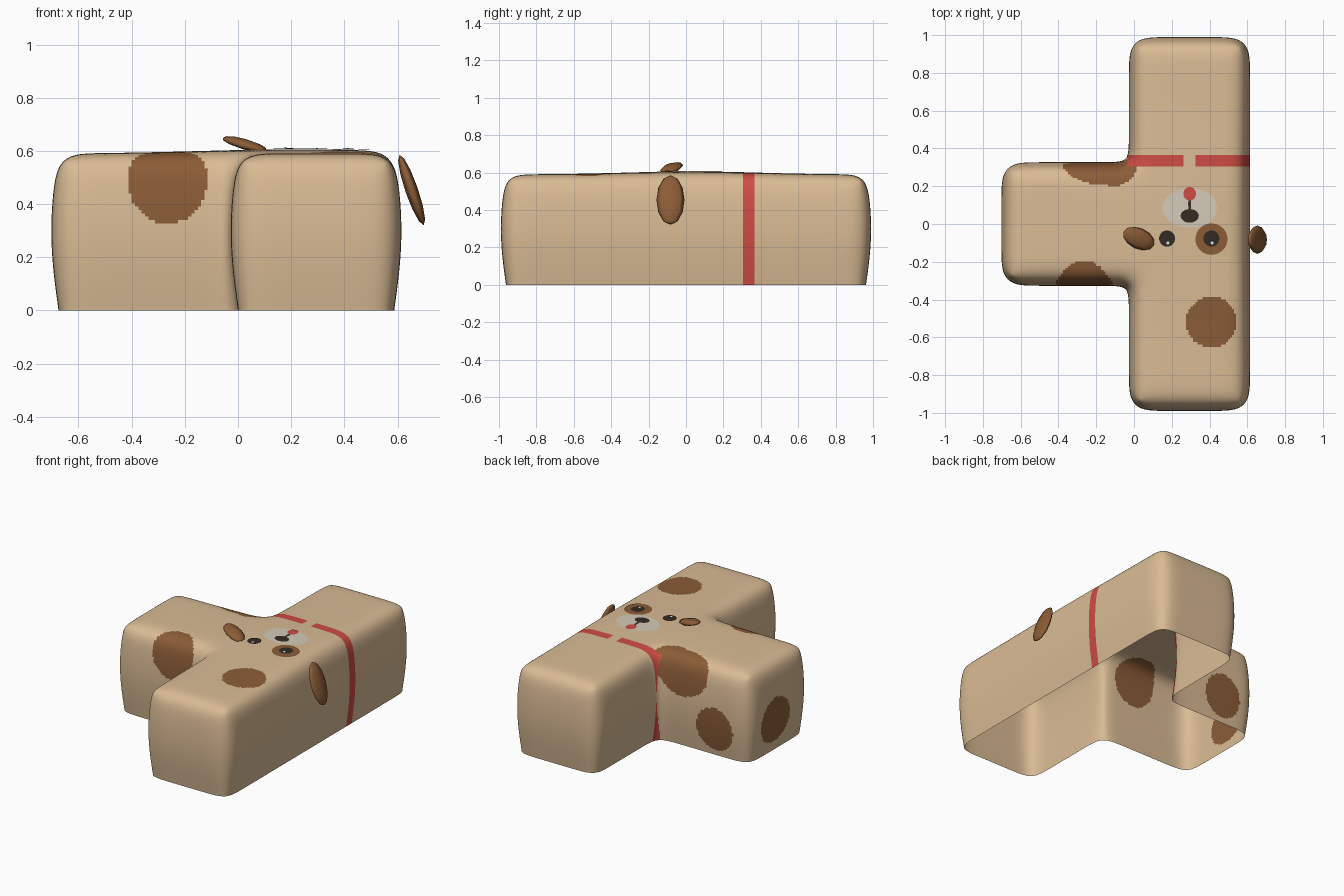
import bpy, bmesh, math
from mathutils import Matrix, Vector

if "Cube" in bpy.data.objects:
    bpy.data.objects.remove(bpy.data.objects["Cube"])


def material(name, rgb):
    m = bpy.data.materials.new(name)
    m.diffuse_color = (*rgb, 1)
    m.use_nodes = True
    m.node_tree.nodes["Principled BSDF"].inputs["Base Color"].default_value = m.diffuse_color
    return m


TAN = material("tan", (0.70, 0.50, 0.30))
BROWN = material("brown", (0.26, 0.108, 0.038))
RED = material("red", (0.62, 0.072, 0.058))
CREAM = material("cream", (0.66, 0.60, 0.48))
DARK = material("dark", (0.033, 0.024, 0.018))
WHITE = material("white", (0.85, 0.85, 0.82))

TOP = 0.59


def top_z(x, y):
    """Height of the gently domed top."""
    return TOP + 0.016 * math.exp(-((x - 0.22) ** 2 + (y - 0.03) ** 2) / 0.25)


def finish(name, bm, mats, smooth=True):
    for f in bm.faces:
        f.smooth = smooth
    me = bpy.data.meshes.new(name)
    bm.to_mesh(me)
    bm.free()
    for m in mats:
        me.materials.append(m)
    ob = bpy.data.objects.new(name, me)
    bpy.context.scene.collection.objects.link(ob)
    return ob


# ---- Body: soft T-shaped shell, open underneath ----
H = 0.0125
bm = bmesh.new()
verts = {}


def vert(i, j):
    if (i, j) not in verts:
        verts[i, j] = bm.verts.new((i * H, j * H, TOP))
    return verts[i, j]


for i in range(-54, 47):
    for j in range(-77, 77):
        if i >= 0 or -24 <= j < 24:
            bm.faces.new([vert(i, j), vert(i + 1, j), vert(i + 1, j + 1), vert(i, j + 1)])

# walls extruded down from the rim, past the floor
rim = [e for e in bm.edges if e.is_boundary]
for step in range(58):
    out = bmesh.ops.extrude_edge_only(bm, edges=rim)["geom"]
    for v in out:
        if isinstance(v, bmesh.types.BMVert):
            v.co.z -= H
    rim = [e for e in out if isinstance(e, bmesh.types.BMEdge) and e.is_boundary]
bmesh.ops.recalc_face_normals(bm, faces=bm.faces[:])
bm.normal_update()
if verts[20, 0].normal.z < 0:
    bmesh.ops.reverse_faces(bm, faces=bm.faces[:])

# round the corners
vs = bm.verts[:]
for _ in range(110):
    bmesh.ops.smooth_vert(bm, verts=vs, factor=0.5,
                          use_axis_x=True, use_axis_y=True, use_axis_z=True)
bm.normal_update()

# plump walls and domed top
moves = []
for v in bm.verts:
    b = 0.027 * math.sin(math.pi * min(max(v.co.z, 0), 0.6) / 0.6)
    up = max(v.normal.z, 0) * (top_z(v.co.x, v.co.y) - TOP)
    moves.append(Vector((v.normal.x * b, v.normal.y * b, up)))
for v, m in zip(bm.verts, moves):
    v.co += m


def cut(co, no, clear=False):
    bmesh.ops.bisect_plane(bm, geom=bm.verts[:] + bm.edges[:] + bm.faces[:],
                           plane_co=co, plane_no=no, clear_inner=clear)


cut((0, 0, 0), (0, 0, 1), True)      # open bottom at the floor
COLLAR = (0.305, 0.365)
for y in COLLAR:
    cut((0, y, 0), (0, 1, 0))

# coat spots as (centre, radii)
SPOTS = [((-0.265, -0.31, 0.49), (0.15, 0.15, 0.165)),
         ((-0.20, 0.31, 0.50), (0.18, 0.12, 0.16)),
         ((-0.11, 0.30, 0.58), (0.12, 0.10, 0.12)),
         ((-0.435, 0.31, 0.18), (0.135, 0.12, 0.145)),
         ((-0.70, 0.05, 0.21), (0.12, 0.15, 0.15)),
         ((0.41, -0.52, 0.60), (0.135, 0.135, 0.135))]


def in_spot(p, spot):
    return sum(((a - c) / r) ** 2 for a, c, r in zip(p, *spot)) < 1


for f in bm.faces:
    p = f.calc_center_median()
    gap = 0.265 < p.x < 0.32 and p.z > 0.5
    if COLLAR[0] < p.y < COLLAR[1] and p.x > -0.035 and not gap:
        f.material_index = 2
    elif any(in_spot(p, s) for s in SPOTS):
        f.material_index = 1
finish("body", bm, [TAN, BROWN, RED])


# ---- Face: thin plates lying on the top ----
def plate(name, cx, cy, rx, ry, mat, lift):
    b = bmesh.new()
    c = b.verts.new((cx, cy, top_z(cx, cy) + lift))
    ring = []
    for k in range(32):
        a = math.tau * k / 32
        x, y = cx + rx * math.cos(a), cy + ry * math.sin(a)
        ring.append(b.verts.new((x, y, top_z(x, y) + lift)))
    for k in range(32):
        b.faces.new([c, ring[k], ring[(k + 1) % 32]])
    finish(name, b, [mat])


plate("eye_patch", 0.41, -0.08, 0.085, 0.083, BROWN, 0.003)
plate("muzzle", 0.295, 0.085, 0.145, 0.105, CREAM, 0.003)
plate("nose", 0.295, 0.043, 0.048, 0.036, DARK, 0.005)
plate("mouth", 0.295, 0.105, 0.008, 0.035, DARK, 0.005)
plate("tongue", 0.295, 0.16, 0.033, 0.036, RED, 0.006)
for side, x in (("left", 0.175), ("right", 0.41)):
    plate(side + "_eye", x, -0.077, 0.042, 0.043, DARK, 0.005)
    plate(side + "_eye_glint", x + 0.004, -0.1, 0.008, 0.008, WHITE, 0.007)


# ---- Ears: flattened faceted ellipsoids ----
def ear(name, centre, radii, tilt, yaw):
    b = bmesh.new()
    mat = (Matrix.Translation(centre) @ Matrix.Rotation(math.radians(yaw), 4, 'Z')
           @ Matrix.Rotation(math.radians(tilt), 4, 'Y') @ Matrix.Diagonal((*radii, 1)))
    bmesh.ops.create_uvsphere(b, u_segments=8, v_segments=6, radius=1, matrix=mat)
    finish(name, b, [BROWN])


ear("left_ear", (0.025, -0.077, 0.625), (0.02, 0.055, 0.092), 105, -24)
ear("right_ear", (0.653, -0.083, 0.453), (0.024, 0.075, 0.14), 161, 0)
